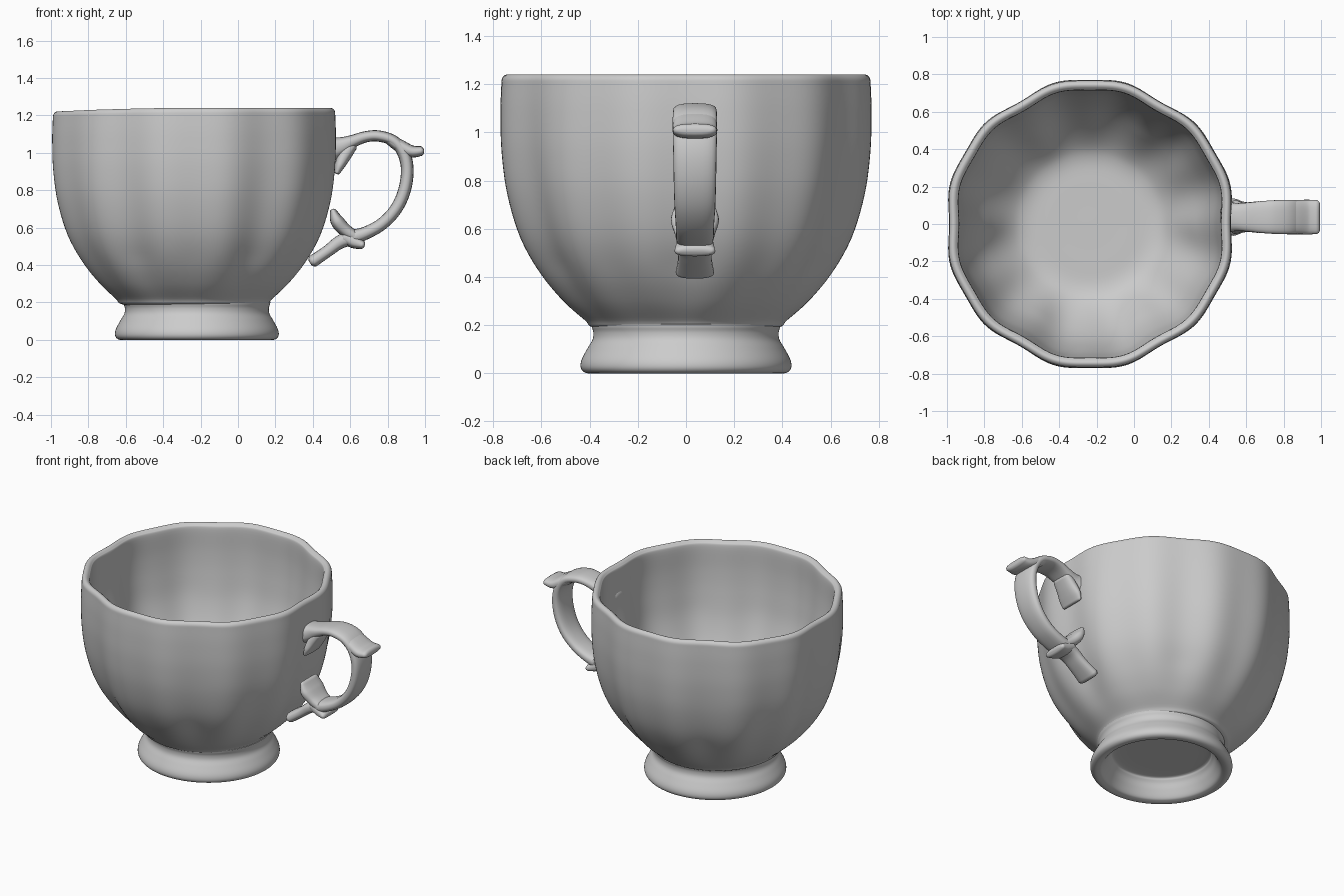
import bpy, bmesh, math
from mathutils import Vector

if "Cube" in bpy.data.objects:
    bpy.data.objects.remove(bpy.data.objects["Cube"])

glaze = bpy.data.materials.new("grey porcelain")
glaze.diffuse_color = (0.6, 0.6, 0.6, 1)
glaze.use_nodes = True
glaze.node_tree.nodes["Principled BSDF"].inputs["Base Color"].default_value = glaze.diffuse_color


def spline(pts, n):
    """Catmull-Rom curve through tuples of any size."""
    out = []
    for i in range(len(pts) - 1):
        a, b, c, d = (Vector(pts[min(max(k, 0), len(pts) - 1)]) for k in (i - 1, i, i + 1, i + 2))
        for s in range(n):
            t = s / n
            out.append(b + 0.5 * t * ((c - a) + t * ((2 * a - 5 * b + 4 * c - d) + t * (3 * (b - c) + d - a))))
    return out + [Vector(pts[-1])]


def finish(name, bm, angle):
    bmesh.ops.remove_doubles(bm, verts=bm.verts, dist=0.0004)
    bmesh.ops.recalc_face_normals(bm, faces=bm.faces)
    me = bpy.data.meshes.new(name)
    bm.to_mesh(me)
    bm.free()
    me.materials.append(glaze)
    ob = bpy.data.objects.new(name, me)
    bpy.context.collection.objects.link(ob)
    bpy.ops.object.select_all(action='DESELECT')
    ob.select_set(True)
    bpy.context.view_layer.objects.active = ob
    bpy.ops.object.shade_smooth_by_angle(angle=math.radians(angle))
    return ob


def skin(bm, rings):
    for p, q in zip(rings, rings[1:]):
        m = len(p)
        for j in range(m):
            bm.faces.new((p[j], p[(j + 1) % m], q[(j + 1) % m], q[j]))


def lathe(name, profile, cx, shape, segs=192, n=5):
    bm = bmesh.new()
    rings = []
    for r, z in spline(profile, n):
        ring = []
        for j in range(segs):
            a = 2 * math.pi * j / segs
            rr, zz = shape(max(r, 0), z, a)
            ring.append(bm.verts.new((cx + rr * math.cos(a), rr * math.sin(a), zz)))
        rings.append(ring)
    skin(bm, rings)
    return finish(name, bm, 60)


def fluted(r, z, a):
    # soft lobes that fade out toward the foot; rim dips slightly on the left
    w = min(max((z - 0.2) / 0.25, 0), 1) * min(1, r / 0.5) ** 2
    w *= 1 - 0.35 * max(0, (z - 0.8) / 0.44)
    lobes = 0.011 * math.cos(6 * a) + 0.011 * math.cos(12 * a)
    return r - w * lobes, z - 0.02 * max(0, -math.cos(a)) ** 2 * (z / 1.24) ** 4


# Bowl: outside up to the rim, then down the inside
lathe("cup_bowl", [(0, 0.17), (0.25, 0.17), (0.385, 0.19), (0.42, 0.22), (0.51, 0.30), (0.60, 0.41),
                   (0.685, 0.56), (0.74, 0.74), (0.765, 0.92), (0.77, 1.08), (0.767, 1.19),
                   (0.763, 1.225), (0.745, 1.24), (0.725, 1.23), (0.715, 1.20), (0.715, 1.05),
                   (0.705, 0.90), (0.68, 0.73), (0.62, 0.55), (0.53, 0.40), (0.43, 0.29),
                   (0.34, 0.245), (0.2, 0.24), (0, 0.24)], -0.235, fluted)

# Flared foot, hollow underneath
lathe("cup_foot", [(0, 0.13), (0.27, 0.13), (0.315, 0.11), (0.34, 0.06), (0.365, 0.015), (0.385, 0.003),
                   (0.41, 0.0), (0.43, 0.01), (0.438, 0.03), (0.432, 0.06), (0.408, 0.105),
                   (0.388, 0.14), (0.385, 0.17), (0.392, 0.195), (0.385, 0.205), (0.3, 0.21)],
      -0.22, lambda r, z, a: (r, z))


def handle_part(name, pts, yc=0.037, m=24, n=6):
    """Sweep a rounded section along (x, z, half thickness, half width)."""
    path = spline(pts, n)
    bm = bmesh.new()
    rings = []

    def ring(p, tan, s, push):
        nrm = Vector((-tan.y, tan.x))
        out = []
        for j in range(m):
            a = 2 * math.pi * j / m
            c, d = math.cos(a), math.sin(a)
            u = math.copysign(abs(c) ** 0.75, c) * p[2] * s
            v = math.copysign(abs(d) ** 0.75, d) * (p[3] - p[2] * (1 - s))
            q = Vector((p[0], p[1])) + nrm * u + tan * push
            out.append(bm.verts.new((q.x, yc + v, q.y)))
        rings.append(out)

    last = len(path) - 1
    for i, p in enumerate(path):
        e = path[min(i + 1, last)] - path[max(i - 1, 0)]
        tan = Vector((e[0], e[1])).normalized()
        if i == 0:
            for s, k in ((0.35, 0.9), (0.75, 0.6)):
                ring(p, tan, s, -0.6 * p[2] * k)
        ring(p, tan, 1, 0)
        if i == last:
            for s, k in ((0.75, 0.6), (0.35, 0.9)):
                ring(p, tan, s, 0.6 * p[2] * k)
    skin(bm, rings)
    bm.faces.new(rings[0])
    bm.faces.new(rings[-1])
    return finish(name, bm, 75)


# Handle: main loop from the upper joint round to the lower joint
handle_part("handle_loop", [
    (0.50, 1.02, .065, .085), (0.55, 1.035, .05, .075), (0.61, 1.06, .035, .078), (0.68, 1.085, .03, .085),
    (0.75, 1.09, .03, .09), (0.83, 1.065, .03, .092), (0.885, 1.0, .034, .092), (0.905, 0.91, .034, .09),
    (0.89, 0.80, .034, .088), (0.845, 0.70, .033, .085), (0.77, 0.62, .033, .08), (0.68, 0.57, .035, .078),
    (0.60, 0.545, .04, .075), (0.54, 0.52, .036, .07), (0.48, 0.475, .032, .07), (0.40, 0.42, .033, .08)])
# Scrolled ends
handle_part("handle_thumb_tip", [(0.79, 1.085, .025, .085), (0.86, 1.04, .035, .09),
                                 (0.925, 1.008, .033, .093), (0.98, 1.01, .026, .09)])
handle_part("handle_upper_leaf", [(0.61, 1.04, .03, .07), (0.57, 0.985, .035, .08),
                                  (0.545, 0.935, .028, .09), (0.53, 0.895, .016, .085)])
handle_part("handle_lower_leaf", [(0.63, 0.55, .03, .075), (0.575, 0.585, .035, .085),
                                  (0.53, 0.635, .036, .1), (0.508, 0.69, .018, .085)])
handle_part("handle_lower_tip", [(0.57, 0.55, .035, .075), (0.62, 0.525, .036, .08),
                                 (0.665, 0.508, .024, .085)])
